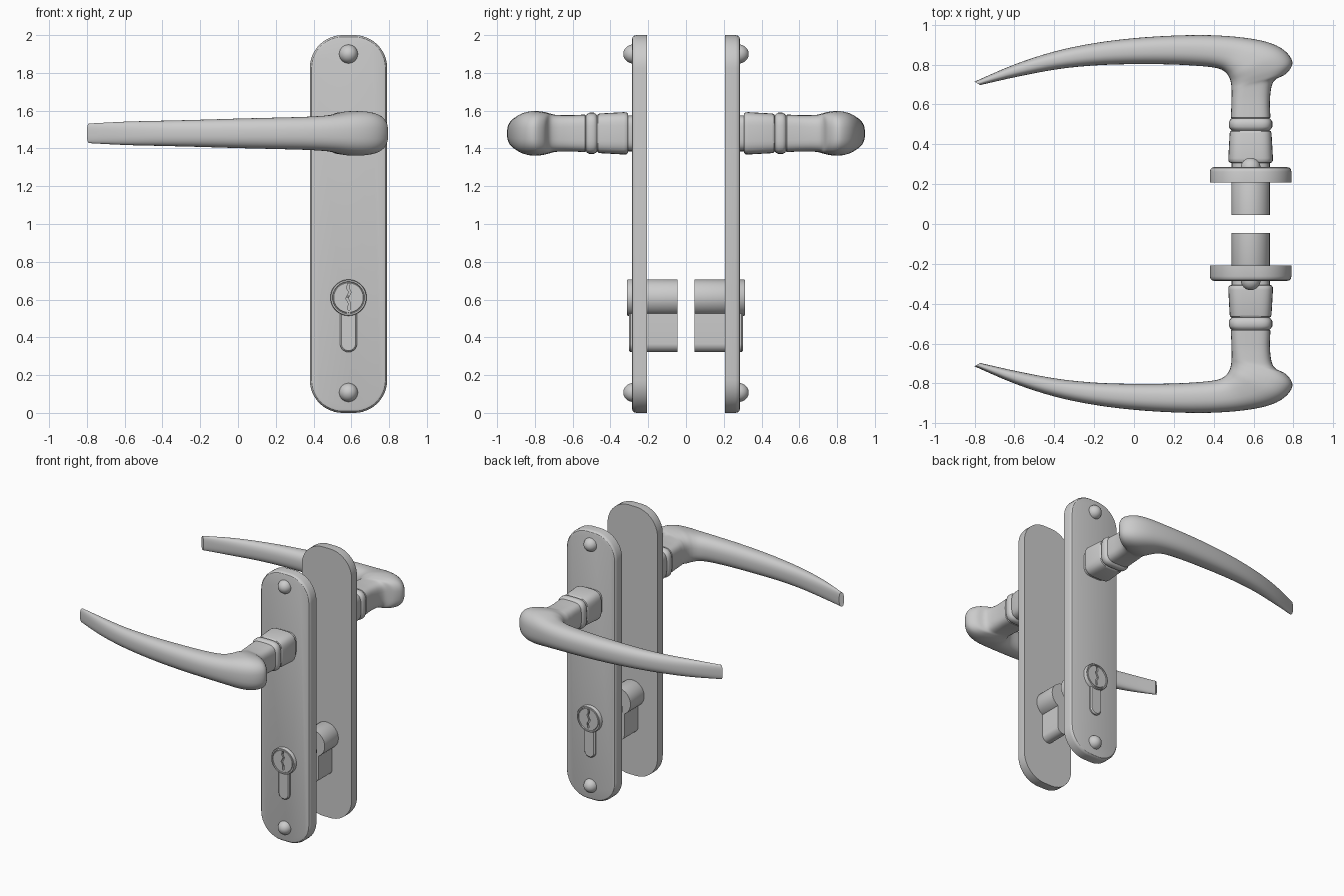
import bpy, bmesh, math
from mathutils import Vector

if "Cube" in bpy.data.objects:
    bpy.data.objects.remove(bpy.data.objects["Cube"])

CX = 0.585      # centre line of the plates
HZ = 1.48       # height of the lever


def loft(name, rings, mirror=True, angle=32, cutter=None):
    """Skin a list of closed rings, cap both ends, mirror to the back side."""
    bm = bmesh.new()
    vs = [[bm.verts.new(p) for p in r] for r in rings]
    n = len(vs[0])
    for a, b in zip(vs, vs[1:]):
        for i in range(n):
            j = (i + 1) % n
            bm.faces.new((a[i], a[j], b[j], b[i]))
    bm.faces.new(vs[0])
    bm.faces.new(vs[-1])
    bmesh.ops.recalc_face_normals(bm, faces=bm.faces)
    me = bpy.data.meshes.new(name)
    bm.to_mesh(me)
    bm.free()
    ob = bpy.data.objects.new(name, me)
    bpy.context.collection.objects.link(ob)
    bpy.ops.object.select_all(action='DESELECT')
    ob.select_set(True)
    bpy.context.view_layer.objects.active = ob
    if cutter:
        m = ob.modifiers.new("cut", 'BOOLEAN')
        m.operation, m.solver, m.object = 'DIFFERENCE', 'EXACT', cutter
        bpy.ops.object.modifier_apply(modifier=m.name)
    bpy.ops.object.shade_smooth_by_angle(angle=math.radians(angle))
    if mirror:
        m = ob.modifiers.new("back_side", 'MIRROR')
        m.use_axis = (False, True, False)
        m.use_mirror_merge = False
    return ob


def rounded(hx, z0, z1, r, y, inset=0.0, seg=12):
    """Rounded rectangle ring in the xz plane."""
    pts, rr = [], r - inset
    for q, (sx, z) in enumerate(((1, z1 - r), (-1, z1 - r), (-1, z0 + r), (1, z0 + r))):
        for k in range(seg + 1):
            a = math.pi / 2 * (q + k / seg)
            pts.append((CX + sx * (hx - r) + rr * math.cos(a), y, z + rr * math.sin(a)))
    return pts


def circle(r, y, z, n=48):
    return [(CX + r * math.cos(2 * math.pi * i / n), y, z + r * math.sin(2 * math.pi * i / n))
            for i in range(n)]


def section(row, n=40):
    """Superellipse between an outer and an inner point: ox, oy, ix, iy, half height, exponent."""
    ox, oy, ix, iy, h, p = row
    out = []
    for i in range(n):
        a = 2 * math.pi * i / n
        c, s = math.cos(a), math.sin(a)
        u = math.copysign(abs(c) ** (2 / p), c)
        v = math.copysign(abs(s) ** (2 / p), s)
        out.append(((ox + ix) / 2 + u * (ox - ix) / 2,
                    -((oy + iy) / 2 + u * (oy - iy) / 2), HZ + v * h))
    return out


def smooth_rows(rows, steps=4):
    """Catmull-Rom interpolation through the rows."""
    out = []
    for i in range(len(rows) - 1):
        a, b, c, d = (rows[max(0, min(len(rows) - 1, i + k))] for k in (-1, 0, 1, 2))
        for s in range(steps):
            t = s / steps
            out.append([0.5 * (2 * q + (r - p) * t + (2 * p - 5 * q + 4 * r - w) * t * t
                               + (3 * q - p - 3 * r + w) * t ** 3)
                        for p, q, r, w in zip(a, b, c, d)])
    return out + [list(rows[-1])]


# Plate with softened front edge
loft("plate", [rounded(0.205, 0, 2, 0.175, y, i) for y, i in
               ((-0.207, 0), (-0.262, 0), (-0.274, 0.003), (-0.282, 0.01), (-0.285, 0.02))])

# Domed screws
for name, z in (("top_screw", 1.9), ("bottom_screw", 0.108)):
    loft(name, [circle(0.05 * math.cos(a), -0.28 - 0.052 * math.sin(a), z, 32)
                for a in [math.radians(d) for d in (0, 12, 24, 36, 48, 60, 72, 82, 88)]])

# Lever sweeping round the corner into the neck
lever = [
    (-.80, .714, -.772, .697, .052, 2.6),
    (-.60, .800, -.58, .740, .062, 2.5),
    (-.40, .865, -.38, .777, .067, 2.4),
    (-.20, .907, -.19, .796, .072, 2.4),
    (.00, .932, .00, .802, .078, 2.4),
    (.20, .945, .20, .800, .083, 2.4),
    (.38, .947, .36, .790, .088, 2.4),
    (.54, .936, .43, .778, .096, 2.5),
    (.67, .912, .462, .758, .110, 2.6),
    (.755, .870, .478, .735, .118, 2.7),
    (.795, .810, .485, .715, .114, 2.8),
    (.765, .755, .488, .695, .105, 3.0),
    (.71, .725, .489, .675, .099, 3.2),
    (.69, .690, .490, .655, .097, 3.4),
    (.683, .640, .489, .630, .096, 3.6),
]
# Neck rings: distance from centre, half width
neck = [(.60, .096), (.545, .099), (.535, .099), (.53, .095), (.523, .103), (.512, .109),
        (.488, .109), (.477, .103), (.47, .095), (.465, .102), (.455, .105), (.33, .112),
        (.316, .111), (.308, .105), (.306, .095), (.28, .095)]
rows = smooth_rows(lever) + [(CX + h, d, CX - h, d, h, 3.8) for d, h in neck]
loft("lever_handle", [section(r) for r in rows], angle=38)

# Wavy keyway cutter
wave = [(0.002, .685), (-.004, .66), (.008, .64), (-.008, .605), (.006, .58), (.002, .545)]
outline = [(x - .006, z) for x, z in wave] + [(x + .006, z) for x, z in reversed(wave)]
key_cutter = loft("keyway_cutter", [[(CX + x, y, z) for x, z in outline] for y in (-.34, -.285)],
                  mirror=False)

# Lock barrel with a ringed face, and the flat tail below it
loft("lock_barrel", [circle(r, y, 0.61) for r, y in
                     ((.096, -.046), (.096, -.307), (.093, -.312), (.085, -.312), (.083, -.305),
                      (.080, -.305), (.078, -.310))], cutter=key_cutter)
loft("lock_tail", [rounded(0.045, 0.322, 0.62, 0.044, y, i) for y, i in
                   ((-.046, 0), (-.294, 0), (-.302, .008))])
bpy.data.objects.remove(key_cutter)
